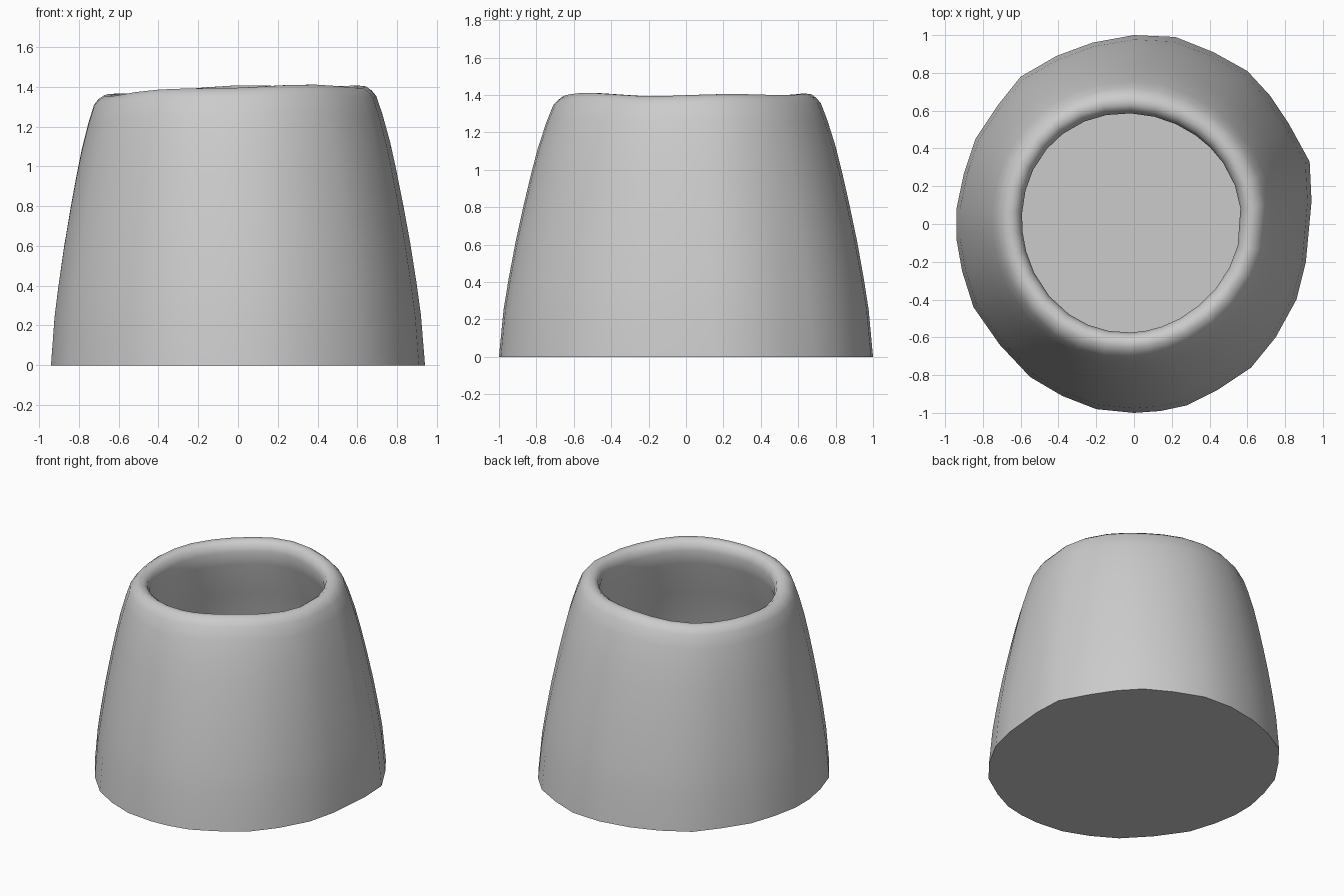
import bpy, bmesh, math

if "Cube" in bpy.data.objects:
    bpy.data.objects.remove(bpy.data.objects["Cube"])

# Irregular ground outline, counter-clockwise seen from above
base = [(0.94, 0.12), (0.93, 0.33), (0.82, 0.53), (0.72, 0.68), (0.6, 0.81), (0.42, 0.91),
        (0.22, 0.99), (0, 1), (-0.22, 0.96), (-0.41, 0.89), (-0.6, 0.78), (-0.72, 0.63),
        (-0.84, 0.45), (-0.9, 0.27), (-0.94, 0.08), (-0.94, -0.08), (-0.91, -0.25), (-0.85, -0.44),
        (-0.71, -0.64), (-0.55, -0.81), (-0.38, -0.91), (-0.2, -0.98), (0, -1), (0.14, -0.99),
        (0.28, -0.96), (0.44, -0.88), (0.62, -0.76), (0.75, -0.6), (0.86, -0.4), (0.91, -0.2)]

# Wall profile: (height fraction, blend from ground outline to rim, inward offset)
profile = [(0, 0, 0), (0.18, 0.08, 0), (0.3, 0.17, 0), (0.44, 0.29, 0), (0.58, 0.43, 0),
           (0.7, 0.56, 0), (0.8, 0.68, 0), (0.9, 0.83, 0), (0.965, 0.95, 0),
           (0.985, 1, 0.01), (1.0, 1, 0.04), (1.0, 1, 0.075), (0.985, 1, 0.105),
           (0.95, 1, 0.12), (0.88, 0.84, 0.15), (0.7, 0.56, 0.14), (0.44, 0.29, 0.12),
           (0.2, 0.1, 0.11), (0.06, 0.03, 0.11)]


def rim_height(a):
    return 1.388 + 0.022 * math.cos(a) - 0.012 * math.cos(2 * a) + 0.006 * math.sin(5 * a)


bm = bmesh.new()
rings = []
for h, t, inset in profile:
    ring = []
    for bx, by in base:
        a = math.atan2(by, bx)
        r = 0.70 + 0.008 * math.sin(3 * a + 1)
        x = bx * (1 - t) + (r * math.cos(a) - 0.02) * t
        y = by * (1 - t) + (r * math.sin(a) + 0.01) * t
        k = 1 - inset / math.hypot(x, y)
        ring.append(bm.verts.new((x * k, y * k, h * rim_height(a))))
    rings.append(ring)

# Outer wall, rolled lip and inner wall
n = len(base)
for lo, hi in zip(rings, rings[1:]):
    for i in range(n):
        j = (i + 1) % n
        bm.faces.new((lo[i], lo[j], hi[j], hi[i]))

# Flat underside and hollow floor
bm.faces.new(list(reversed(rings[0])))
for v in rings[-1]:
    v.co.z = 0.08
bm.faces.new(rings[-1])
bmesh.ops.recalc_face_normals(bm, faces=bm.faces[:])

mesh = bpy.data.meshes.new("hollow_stump")
bm.to_mesh(mesh)
bm.free()
obj = bpy.data.objects.new("hollow_stump", mesh)
bpy.context.collection.objects.link(obj)
bpy.context.view_layer.objects.active = obj
obj.select_set(True)
bpy.ops.object.shade_smooth_by_angle(angle=math.radians(50))
